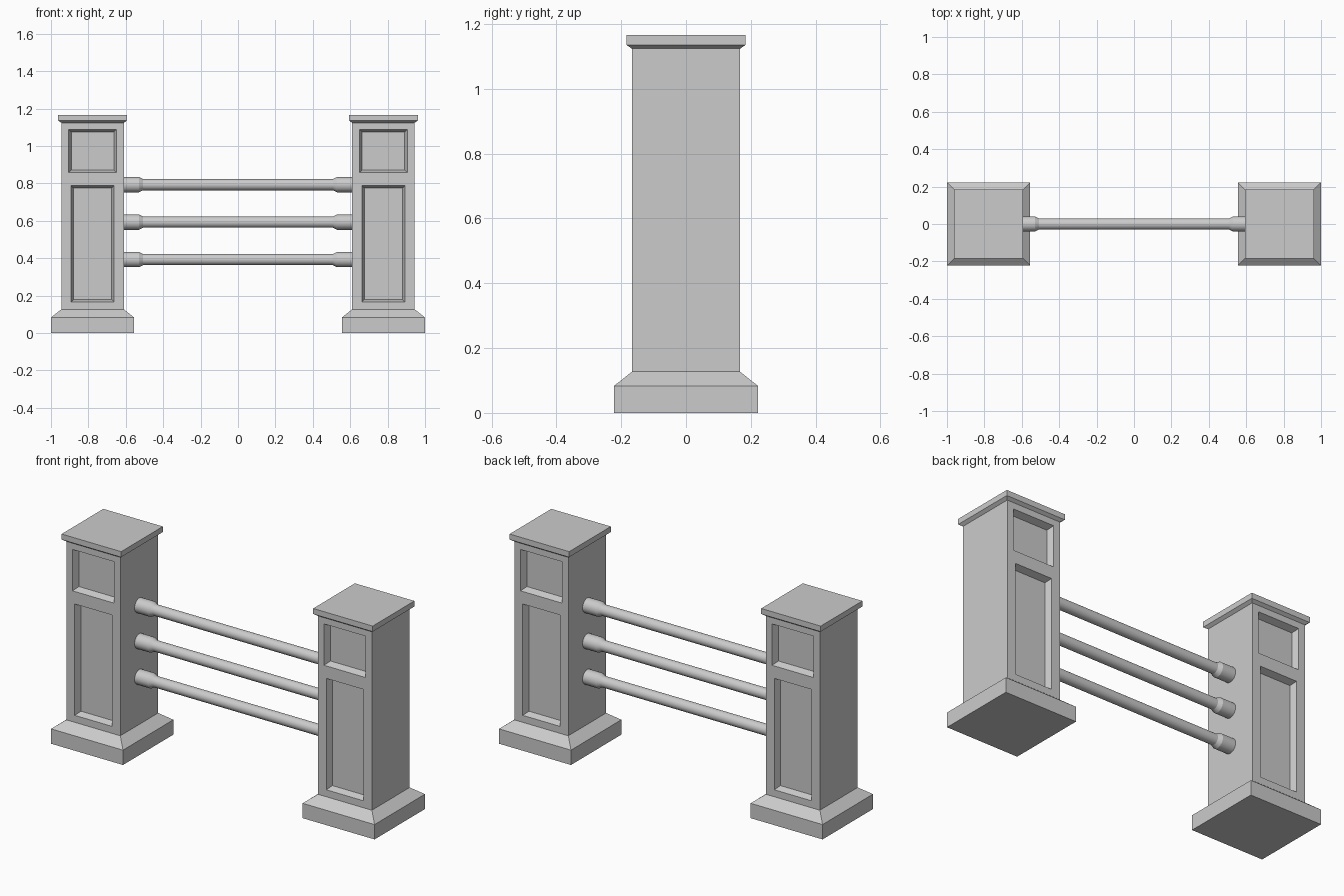
import bpy, bmesh, math

if "Cube" in bpy.data.objects:
    bpy.data.objects.remove(bpy.data.objects["Cube"])

CX = -0.7775      # centre of the left post
BODY = 0.167      # half width of the post shaft
DEPTH = 0.036     # panel recess depth


def finish(name, bm):
    bmesh.ops.recalc_face_normals(bm, faces=bm.faces)
    me = bpy.data.meshes.new(name)
    bm.to_mesh(me)
    bm.free()
    ob = bpy.data.objects.new(name, me)
    bpy.context.collection.objects.link(ob)
    return ob


def skin(bm, rings):
    # join rings of points into a closed tube
    loops = [[bm.verts.new(p) for p in r] for r in rings]
    n = len(loops[0])
    for a, b in zip(loops, loops[1:]):
        for i in range(n):
            j = (i + 1) % n
            bm.faces.new((a[i], a[j], b[j], b[i]))
    bm.faces.new(loops[0])
    bm.faces.new(loops[-1])


def activate(ob):
    bpy.ops.object.select_all(action='DESELECT')
    ob.select_set(True)
    bpy.context.view_layer.objects.active = ob


# Post: square section swept up a base, shaft and cap profile
profile = [(0.2225, 0), (0.2225, 0.083), (BODY, 0.127), (BODY, 1.124),
           (0.184, 1.136), (0.184, 1.167)]
bm = bmesh.new()
skin(bm, [[(CX - h, -h, z), (CX + h, -h, z), (CX + h, h, z), (CX - h, h, z)]
          for h, z in profile])
post = finish("gate_posts", bm)

# Recessed panels, front and back: (half width, bottom, top, bevel inset)
bm = bmesh.new()
for side in (-1, 1):
    for w, z0, z1, inset in ((0.128, 0.858, 1.089, 0.014),
                             (0.115, 0.166, 0.788, 0.013)):
        rings = []
        for k in (-1, 1):
            y, g = side * (BODY - k * DEPTH), k * inset
            rings.append([(CX - w + g, y, z0 + g), (CX + w - g, y, z0 + g),
                          (CX + w - g, y, z1 - g), (CX - w + g, y, z1 - g)])
        skin(bm, rings)
cutter = finish("panel_cutter", bm)
cutter.hide_render = True

activate(post)
cut = post.modifiers.new("panels", 'BOOLEAN')
cut.operation = 'DIFFERENCE'
cut.solver = 'EXACT'
cut.object = cutter
bpy.ops.object.modifier_apply(modifier=cut.name)
bpy.data.objects.remove(cutter)
post.modifiers.new("other_post", 'MIRROR').use_axis[0] = True

# Rails: round bars with a thicker sleeve at each end
SIDES = 24
half = [(-0.612, 0.041), (-0.53, 0.041), (-0.508, 0.03)]
rail_profile = half + [(-x, r) for x, r in reversed(half)]
for name, z in (("lower_rail", 0.393), ("middle_rail", 0.593), ("upper_rail", 0.793)):
    bm = bmesh.new()
    skin(bm, [[(x, r * math.cos(math.tau * i / SIDES),
                z + r * math.sin(math.tau * i / SIDES)) for i in range(SIDES)]
              for x, r in rail_profile])
    activate(finish(name, bm))
    bpy.ops.object.shade_smooth_by_angle(angle=math.radians(22))
